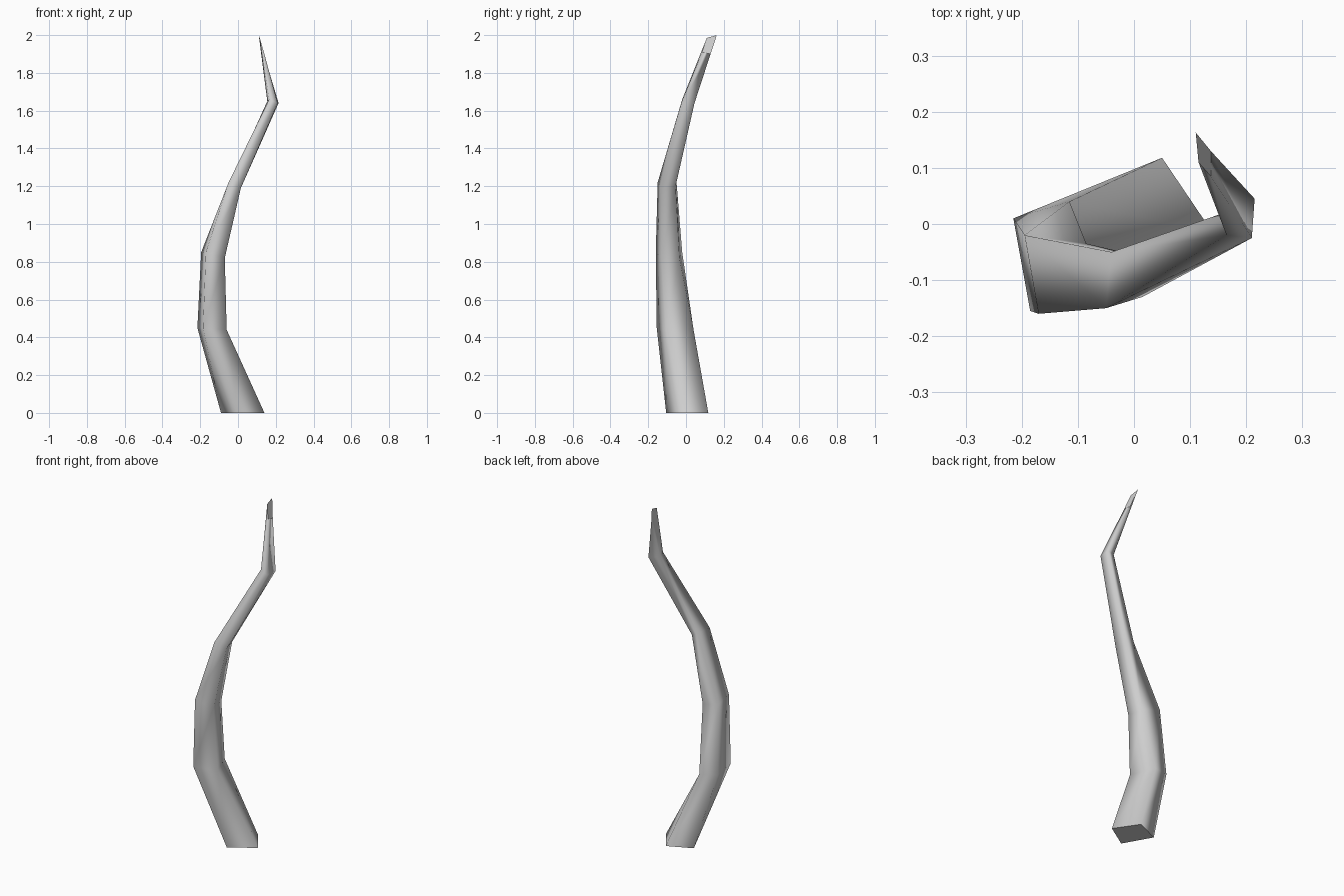
import bpy
import bmesh

# Remove the default object
default_cube = bpy.data.objects.get("Cube")
if default_cube:
    bpy.data.objects.remove(default_cube, do_unlink=True)


def make_material(name, colour):
    material = bpy.data.materials.new(name)
    material.use_nodes = True
    material.diffuse_color = colour
    shader = next(n for n in material.node_tree.nodes if n.type == "BSDF_PRINCIPLED")
    shader.inputs["Base Color"].default_value = colour
    return material


def loft(name, sections, material):
    """Skin a tube through matching cross-sections and close both ends."""
    bm = bmesh.new()
    rings = [[bm.verts.new(point) for point in section] for section in sections]
    sides = len(rings[0])
    for lower, upper in zip(rings, rings[1:]):
        for i in range(sides):
            j = (i + 1) % sides
            face = bm.faces.new((lower[i], lower[j], upper[j], upper[i]))
            face.smooth = True
    end_caps = [bm.faces.new(rings[0][::-1]), bm.faces.new(rings[-1])]
    for cap in end_caps:
        for edge in cap.edges:
            edge.smooth = False
    bmesh.ops.recalc_face_normals(bm, faces=bm.faces[:])
    mesh = bpy.data.meshes.new(name)
    bm.to_mesh(mesh)
    bm.free()
    mesh.materials.append(material)
    obj = bpy.data.objects.new(name, mesh)
    bpy.context.collection.objects.link(obj)
    return obj


# Four-sided sections: front left, front right, back right, back left
base = [(0, -.105, 0), (.14, -.015, 0), (.05, .118, 0), (-.09, .055, 0)]
lower_bend = [(-.185, -.155, .45), (-.06, -.105, .44), (-.115, .04, .44), (-.215, .01, .45)]
middle = [(-.17, -.16, .85), (-.07, -.13, .82), (-.085, -.035, .82), (-.195, -.02, .85)]
upper_bend = [(-.05, -.15, 1.22), (.015, -.13, 1.19), (0, -.055, 1.2), (-.04, -.05, 1.22)]
crook = [(.165, -.02, 1.66), (.21, -.025, 1.64), (.215, .045, 1.64), (.155, .018, 1.65)]
tip = [(.115, .11, 1.985), (.137, .085, 1.91), (.137, .13, 1.9), (.11, .163, 2)]

# Bent, tapering stalk with a slanted tip
grey = make_material("plain grey", (.62, .62, .62, 1))
loft("twisted_stalk", [base, lower_bend, middle, upper_bend, crook, tip], grey)
